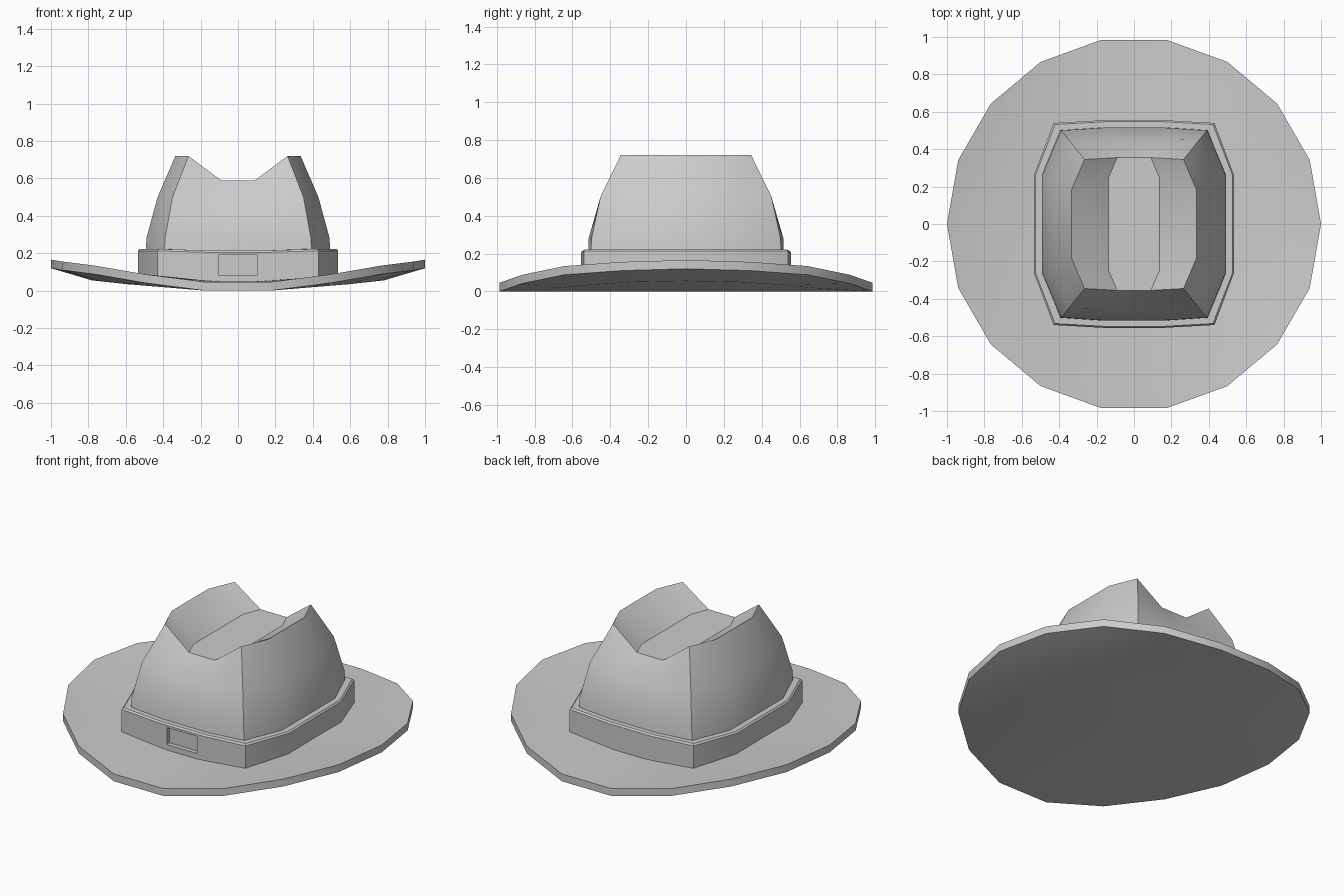
import bpy, bmesh
from math import cos, sin, pi, radians

if "Cube" in bpy.data.objects:
    bpy.data.objects.remove(bpy.data.objects["Cube"])


def finish(name, bm, angle=30):
    bmesh.ops.recalc_face_normals(bm, faces=bm.faces)
    me = bpy.data.meshes.new(name)
    bm.to_mesh(me)
    bm.free()
    ob = bpy.data.objects.new(name, me)
    bpy.context.collection.objects.link(ob)
    bpy.ops.object.select_all(action='DESELECT')
    ob.select_set(True)
    bpy.context.view_layer.objects.active = ob
    bpy.ops.object.shade_smooth_by_angle(angle=radians(angle))
    return ob


def loft(bm, loops):
    rings = [[bm.verts.new(p) for p in loop] for loop in loops]
    for a, b in zip(rings, rings[1:]):
        for i in range(len(a)):
            j = (i + 1) % len(a)
            bm.faces.new((a[i], a[j], b[j], b[i]))
    return rings


def fan(bm, ring, z):
    c = bm.verts.new((0, 0, z))
    for i in range(len(ring)):
        bm.faces.new((ring[i], ring[(i + 1) % len(ring)], c))


def mirrored_loop(a, b, c):
    # one quadrant (front/back middle, corner, side) mirrored to all four
    q = [c, b, a]
    m = lambda p, sx, sy: (p[0] * sx, p[1] * sy, p[2])
    return ([m(p, 1, 1) for p in q] + [m(p, -1, 1) for p in q[::-1]]
            + [m(p, -1, -1) for p in q] + [m(p, 1, -1) for p in q[::-1]])


# brim: 18-sided disc, both sides curled up
def brim_loop(r, heights, dz):
    loop = []
    for i in range(18):
        t = 2 * pi * i / 18
        k = min(i % 9, 9 - i % 9)
        loop.append((r * cos(t), r * sin(t), heights[k] + dz))
    return loop


rim = [.12, .11, .088, .042, 0]
inner = [.055, .05, .035, .018, 0]
bm = bmesh.new()
rings = loft(bm, [brim_loop(.78, inner, 0), brim_loop(1, rim, 0),
                  brim_loop(1, rim, .046), brim_loop(.78, inner, .05)])
fan(bm, rings[0], 0)
fan(bm, rings[-1], .05)
finish("brim", bm)

# crown: tapering walls, twin side ridges and a sunken top
bm = bmesh.new()
rings = loft(bm, [
    mirrored_loop((.16, .52, .08), (.40, .505, .08), (.495, .265, .08)),
    mirrored_loop((.16, .515, .28), (.39, .50, .28), (.49, .26, .28)),
    mirrored_loop((.125, .455, .46), (.35, .452, .50), (.43, .22, .50)),
    mirrored_loop((.09, .355, .59), (.265, .345, .72), (.335, .18, .72))])
bm.faces.new(rings[0])
t = rings[-1]
f = {(sx, sy): bm.verts.new((.135 * sx, .25 * sy, .59))
     for sx in (1, -1) for sy in (1, -1)}
bm.faces.new((t[2], t[3], f[-1, 1], f[-1, -1], t[8], t[9], f[1, -1], f[1, 1]))
for (sx, sy), (c, b, a) in {(1, 1): (0, 1, 2), (-1, 1): (5, 4, 3),
                            (-1, -1): (6, 7, 8), (1, -1): (11, 10, 9)}.items():
    bm.faces.new((t[c], t[b], f[sx, sy]))
    bm.faces.new((t[b], t[a], f[sx, sy]))
bm.faces.new((t[0], t[11], f[1, -1], f[1, 1]))
bm.faces.new((t[5], t[6], f[-1, -1], f[-1, 1]))
finish("crown", bm)


# hat band with a chamfered top edge
def band_loop(d, z, dip=0):
    return mirrored_loop((.16, .555 - d, z - dip), (.43 - d, .54 - d, z),
                         (.535 - d, .26, z))


bm = bmesh.new()
rings = loft(bm, [band_loop(0, .045), band_loop(0, .213, .008),
                  band_loop(.008, .223, .008), band_loop(.06, .223, .008)])
bm.faces.new(rings[0])
fan(bm, rings[-1], .22)
band = finish("hat_band", bm)

# recessed rectangle in the front of the band
bm = bmesh.new()
bmesh.ops.create_cube(bm, size=1)
for v in bm.verts:
    v.co = (v.co.x * .21, v.co.y * .2 - .628, v.co.z * .106 + .138)
cutter = finish("recess_cutter", bm)
cutter.hide_render = True
bpy.ops.object.select_all(action='DESELECT')
band.select_set(True)
bpy.context.view_layer.objects.active = band
cut = band.modifiers.new("recess", 'BOOLEAN')
cut.operation = 'DIFFERENCE'
cut.solver = 'EXACT'
cut.object = cutter
bpy.ops.object.modifier_move_to_index(modifier=cut.name, index=0)
bpy.ops.object.modifier_apply(modifier=cut.name)
bpy.data.objects.remove(cutter)
bpy.ops.object.shade_smooth_by_angle(angle=radians(30))
